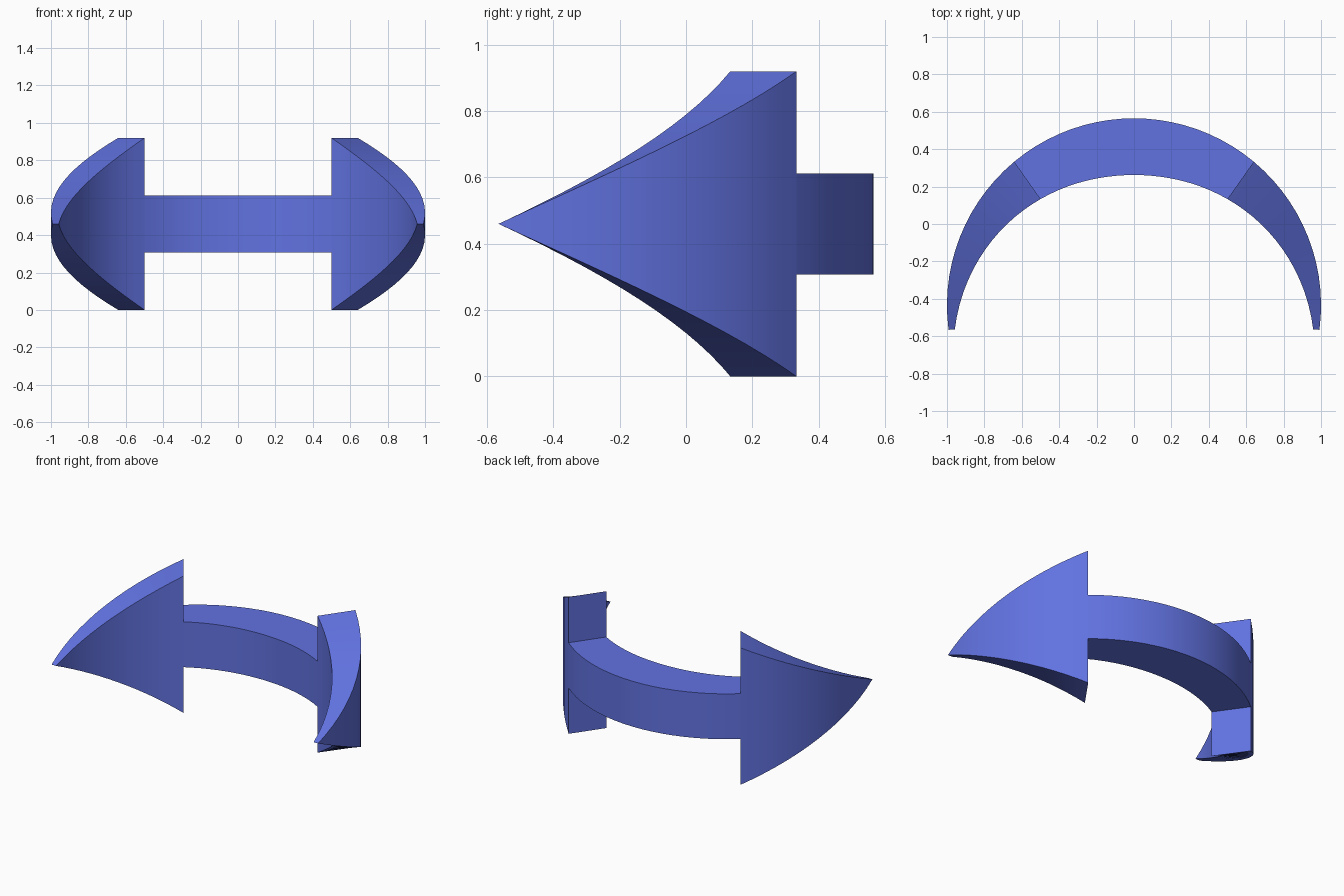
import bpy, bmesh
from math import sin, cos, radians

if "Cube" in bpy.data.objects:
    bpy.data.objects.remove(bpy.data.objects["Cube"])

CY, MID = -0.435, 0.46            # arc centre in y, mid height
BASE_IN, BASE_OUT = 41.3, 39.8    # angle where the heads start
TIP_IN, TIP_OUT = 97.7, 97.5      # angle of the points
HEAD_H, SHAFT_H = 0.46, 0.1525    # half heights
N_SHAFT, N_HEAD = 10, 14


def inner_radius(deg):
    return 0.697 + (4.0 - 0.012 * deg) * 1e-5 * deg * deg


def ring(bm, side, a_in, a_out, half):
    """Four corner cross-section of the curved arrow."""
    r = inner_radius(a_in)
    i = (side * r * sin(radians(a_in)), CY + r * cos(radians(a_in)))
    o = (side * sin(radians(a_out)), CY + cos(radians(a_out)))
    corners = [(i, -half), (o, -half), (o, half), (i, half)]
    return [bm.verts.new((p[0], p[1], MID + h)) for p, h in corners]


# stations from the middle of the shaft out to one point
half_arrow = []
for k in range(N_SHAFT + 1):
    t = k / N_SHAFT
    half_arrow.append((BASE_IN * t, BASE_OUT * t, SHAFT_H))
for k in range(N_HEAD + 1):
    t = k / N_HEAD
    half_arrow.append((BASE_IN + (TIP_IN - BASE_IN) * t,
                       BASE_OUT + (TIP_OUT - BASE_OUT) * t,
                       HEAD_H * (1 - t)))

# double-headed arrow: the half is swept to both sides
bm = bmesh.new()
for side in (-1, 1):
    rings = [ring(bm, side, *s) for s in half_arrow]
    for k, (a, b) in enumerate(zip(rings, rings[1:])):
        # the step behind the barbs only needs its upper and lower faces
        for j in ((0, 2) if k == N_SHAFT else range(4)):
            n = (j + 1) % 4
            bm.faces.new((a[j], a[n], b[n], b[j]))
bmesh.ops.remove_doubles(bm, verts=bm.verts, dist=0.0005)
bmesh.ops.recalc_face_normals(bm, faces=bm.faces)

mesh = bpy.data.meshes.new("curved_double_arrow")
bm.to_mesh(mesh)
bm.free()
arrow = bpy.data.objects.new("curved_double_arrow", mesh)
bpy.context.collection.objects.link(arrow)

blue = bpy.data.materials.new("blue")
blue.diffuse_color = (0.12, 0.17, 0.75, 1)
blue.use_nodes = True
blue.node_tree.nodes["Principled BSDF"].inputs["Base Color"].default_value = blue.diffuse_color
mesh.materials.append(blue)

bpy.context.view_layer.objects.active = arrow
arrow.select_set(True)
bpy.ops.object.shade_smooth_by_angle(angle=radians(30))
